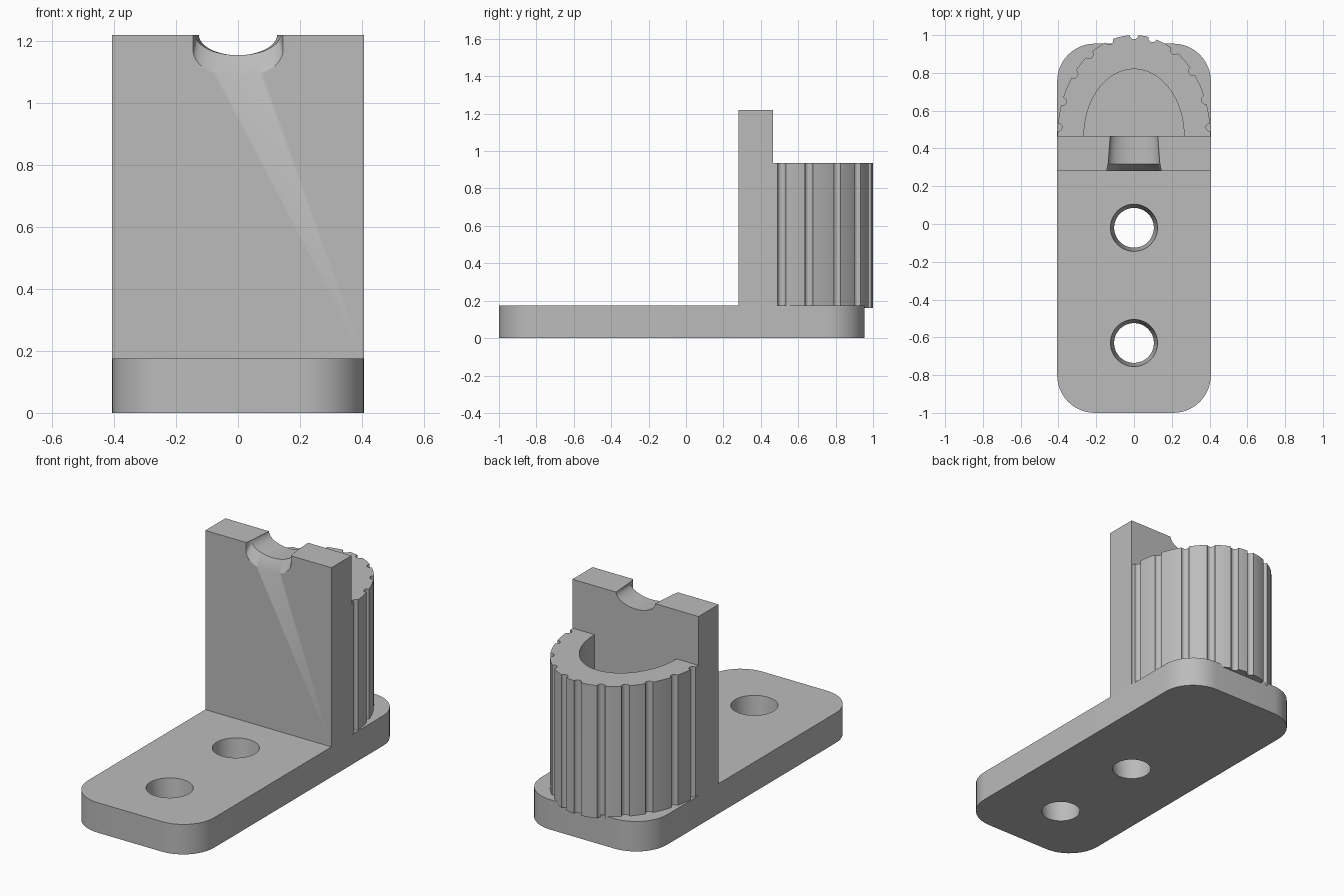
import bpy, bmesh
from math import sin, cos, pi, radians, sqrt

cube = bpy.data.objects.get("Cube")
if cube:
    bpy.data.objects.remove(cube, do_unlink=True)

grey = bpy.data.materials.new("plain_grey")
grey.use_nodes = True
grey.diffuse_color = (0.5, 0.5, 0.5, 1)
grey.node_tree.nodes["Principled BSDF"].inputs["Base Color"].default_value = (0.5, 0.5, 0.5, 1)

HALF_W = 0.407
PLATE_TOP = 0.175
WALL_FRONT, WALL_BACK = 0.28, 0.465


def loft(name, *solids):
    """Each solid is a list of matching point rings, skinned and capped."""
    bm = bmesh.new()
    for rings in solids:
        loops = [[bm.verts.new(p) for p in ring] for ring in rings]
        n = len(loops[0])
        for a, b in zip(loops, loops[1:]):
            for i in range(n):
                j = (i + 1) % n
                bm.faces.new((a[i], a[j], b[j], b[i]))
        bm.faces.new(loops[0][::-1])
        bm.faces.new(loops[-1])
    bmesh.ops.recalc_face_normals(bm, faces=bm.faces)
    mesh = bpy.data.meshes.new(name)
    bm.to_mesh(mesh)
    bm.free()
    mesh.materials.append(grey)
    obj = bpy.data.objects.new(name, mesh)
    bpy.context.collection.objects.link(obj)
    return obj


def prism(outline, z0, z1):
    return [[(x, y, z) for x, y in outline] for z in (z0, z1)]


def arc(cx, cy, rx, ry, start, end, steps):
    return [(cx + rx * cos(t), cy + ry * sin(t))
            for t in (radians(start + (end - start) * i / steps) for i in range(steps + 1))]


def circle(cx, cy, r, steps):
    return arc(cx, cy, r, r, 0, 360, steps)[:-1]


def select(obj):
    bpy.ops.object.select_all(action='DESELECT')
    obj.select_set(True)
    bpy.context.view_layer.objects.active = obj


def finish(obj, cutter):
    """Carve the part with its cutter, then smooth its curved sides."""
    cutter.hide_render = True
    mod = obj.modifiers.new("carve", 'BOOLEAN')
    mod.operation = 'DIFFERENCE'
    mod.solver = 'EXACT'
    mod.object = cutter
    select(obj)
    bpy.ops.object.modifier_apply(modifier=mod.name)
    bpy.data.objects.remove(cutter, do_unlink=True)
    bpy.ops.object.shade_smooth_by_angle(angle=radians(30))


# Base plate: rounded rectangle with two tapered screw holes
R, FRONT, BACK = 0.2, -1.0, 0.955
inner = HALF_W - R
corners = [(inner, BACK - R), (-inner, BACK - R), (-inner, FRONT + R), (inner, FRONT + R)]
outline = []
for k, (cx, cy) in enumerate(corners):
    outline += arc(cx, cy, R, R, 90 * k, 90 * k + 90, 12)
base = loft("base_plate", prism(outline, 0, PLATE_TOP))
holes = []
for y in (-0.02, -0.63):
    holes.append([[(px, py, z) for px, py in circle(0, y, r, 48)]
                  for z, r in ((-0.02, 0.103), (PLATE_TOP + 0.02, 0.127))])
finish(base, loft("hole_cutter", *holes))

# Upright wall with a cradle notch, bevelled at the front
wall = loft("upright_wall", prism([(-HALF_W, WALL_FRONT), (HALF_W, WALL_FRONT),
                                   (HALF_W, WALL_BACK), (-HALF_W, WALL_BACK)], PLATE_TOP, 1.22))


def notch_ring(y, half, spring, bottom):
    curve = arc(0, spring, half, spring - bottom, 180, 360, 32)
    return [(x, y, z) for x, z in [(-half, 1.3)] + curve + [(half, 1.3)]]


finish(wall, loft("notch_cutter", [
    notch_ring(WALL_FRONT - 0.02, 0.145, 1.17, 1.085),
    notch_ring(WALL_FRONT, 0.145, 1.17, 1.085),
    notch_ring(0.318, 0.137, 1.222, 1.155),
    notch_ring(WALL_BACK + 0.02, 0.125, 1.222, 1.155)]))

# Half-round holder behind the wall, hollow inside and grooved outside
RX, RY = 0.405, 0.535
shell = arc(0, WALL_BACK, RX, RY, 0, 180, 64) + arc(0, WALL_BACK, 0.265, 0.355, 180, 0, 48)
holder = loft("grooved_holder", prism(shell, 0.16, 0.935))
grooves = []
for angle in (5, 21, 40, 58, 76, 90, 109, 126, 142, 160, 175):
    t = radians(angle)
    grooves.append(prism(circle(RX * cos(t), WALL_BACK + RY * sin(t), 0.022, 20), 0.1, 1.0))
finish(holder, loft("groove_cutter", *grooves))
